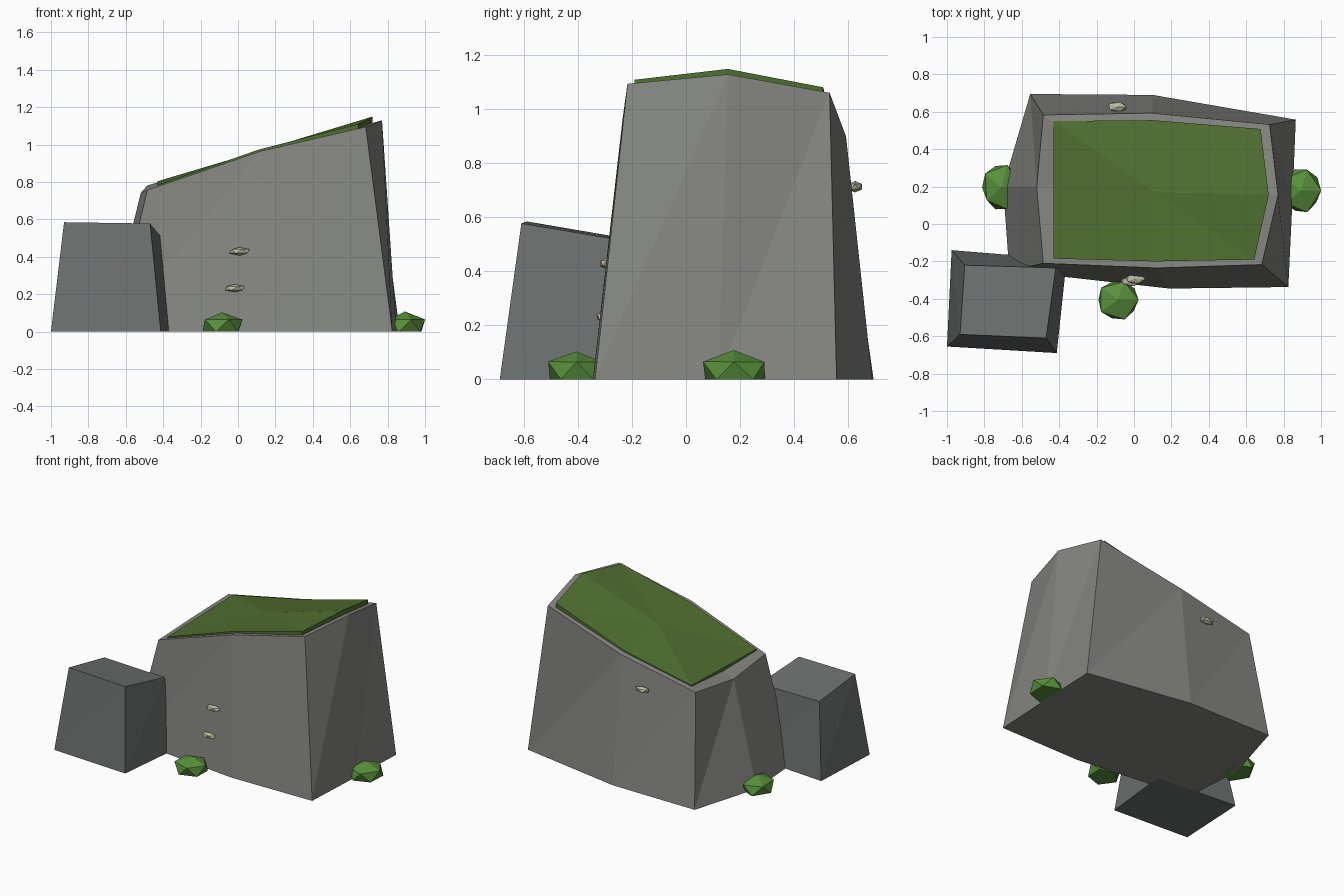
import bpy, bmesh, random
from mathutils import Vector

if "Cube" in bpy.data.objects:
    bpy.data.objects.remove(bpy.data.objects["Cube"])

random.seed(4)


def material(name, rgb):
    m = bpy.data.materials.new(name)
    m.diffuse_color = (*rgb, 1)
    m.use_nodes = True
    m.node_tree.nodes["Principled BSDF"].inputs["Base Color"].default_value = m.diffuse_color
    return m


MOSS = material("moss_green", (0.08, 0.16, 0.03))
LEAF = material("leaf_green", (0.10, 0.28, 0.045))
STONE = material("pale_stone", (0.52, 0.52, 0.38))
ROCK = material("grey_rock", (0.235, 0.24, 0.222))
DARK = material("dark_rock", (0.15, 0.162, 0.157))


def finish(name, bm, mat):
    bmesh.ops.recalc_face_normals(bm, faces=bm.faces)
    me = bpy.data.meshes.new(name)
    bm.to_mesh(me)
    bm.free()
    ob = bpy.data.objects.new(name, me)
    bpy.context.collection.objects.link(ob)
    me.materials.append(mat)
    return ob


def loft(name, base, top, mat, peak=None):
    """Join two rings with triangles; cap the top flat or as a fan around a peak."""
    bm = bmesh.new()
    lo = [bm.verts.new(p) for p in base]
    hi = [bm.verts.new(p) for p in top]
    n = len(lo)
    bm.faces.new(lo[::-1])
    for i in range(n):
        j = (i + 1) % n
        bm.faces.new((lo[i], lo[j], hi[j]))
        bm.faces.new((lo[i], hi[j], hi[i]))
    if peak:
        c = bm.verts.new(peak)
        for i in range(n):
            bm.faces.new((hi[i], hi[(i + 1) % n], c))
    else:
        bm.faces.new(hi)
    return finish(name, bm, mat)


def lump(name, center, size, mat, jitter, floor=None):
    """Flattened, slightly irregular icosahedron, optionally cut by the ground."""
    bm = bmesh.new()
    bmesh.ops.create_icosphere(bm, subdivisions=1, radius=1)
    for v in bm.verts:
        k = 1 + random.uniform(-jitter, jitter)
        v.co = Vector(center) + Vector([v.co[i] * size[i] * k for i in range(3)])
        if floor is not None:
            v.co.z = max(v.co.z, floor)
    return finish(name, bm, mat)


# main rock with sloping top
base = [(-0.667, -0.25), (0.19, -0.345), (0.825, -0.337), (0.847, 0.12),
        (0.865, 0.558), (0.10, 0.69), (-0.555, 0.695), (-0.70, 0.20)]
rim = [(-0.485, -0.21, 0.757), (0.12, -0.235, 0.965), (0.683, -0.217, 1.095),
       (0.77, 0.155, 1.13), (0.725, 0.532, 1.062), (0.10, 0.593, 0.90),
       (-0.485, 0.583, 0.782), (-0.52, 0.20, 0.742)]
loft("main_rock", [(x, y, 0) for x, y in base], rim, ROCK, peak=(0.11, 0.17, 0.945))

# thin moss cap
cap = [(-0.43, -0.185, 0.784), (0.11, -0.20, 0.973), (0.643, -0.19, 1.11),
       (0.72, 0.155, 1.15), (0.677, 0.508, 1.082), (0.10, 0.555, 0.913),
       (-0.43, 0.55, 0.804)]
loft("moss_cap", [(x, y, z - 0.04) for x, y, z in cap], cap, MOSS,
     peak=(0.11, 0.17, 0.965))

# side boulder
loft("side_boulder",
     [(-1.0, -0.655, 0), (-0.413, -0.69, 0), (-0.36, -0.19, 0), (-0.975, -0.14, 0)],
     [(-0.93, -0.59, 0.585), (-0.47, -0.61, 0.578), (-0.418, -0.235, 0.515),
      (-0.905, -0.22, 0.522)], DARK)

# bushes at the foot
for i, (x, y, rx, ry) in enumerate([(-0.085, -0.405, 0.122, 0.118),
                                    (0.892, 0.178, 0.118, 0.13),
                                    (-0.71, 0.195, 0.112, 0.135)]):
    lump(f"bush_{i + 1}", (x, y, 0.031), (rx, ry, 0.074), LEAF, 0.06, 0.0)

# small stone holds
for i, p in enumerate([(0.007, -0.292, 0.43), (-0.018, -0.305, 0.232),
                       (-0.09, 0.626, 0.714)]):
    lump(f"stone_hold_{i + 1}", p, (0.058, 0.029, 0.022), STONE, 0.08)
